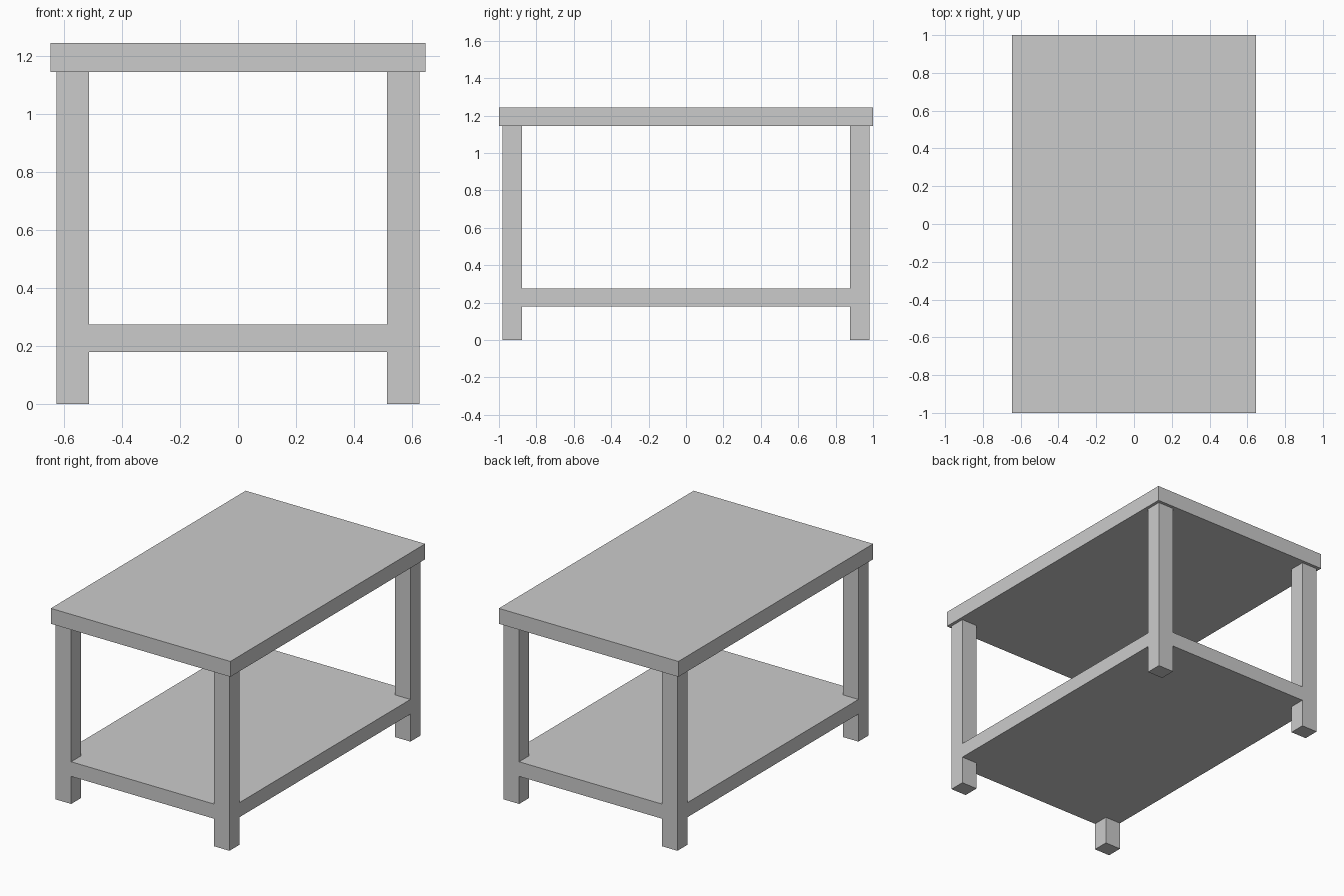
import bpy
import bmesh
import math

if "Cube" in bpy.data.objects:
    bpy.data.objects.remove(bpy.data.objects["Cube"])

TOP_X, TOP_Y, TOP_Z0, TOP_Z1 = 0.645, 1.0, 1.143, 1.243
LEG_X, LEG_IN_X = 0.625, 0.513
LEG_Y, LEG_IN_Y = 0.98, 0.877
SHELF_Z0, SHELF_Z1 = 0.179, 0.274


def finish(bm, name):
    bmesh.ops.recalc_face_normals(bm, faces=bm.faces)
    mesh = bpy.data.meshes.new(name)
    bm.to_mesh(mesh)
    bm.free()
    obj = bpy.data.objects.new(name, mesh)
    bpy.context.collection.objects.link(obj)
    return obj


def corner_faces(bm, z):
    """Horizontal faces at height z lying in the four leg corners."""
    found = []
    for f in bm.faces:
        c = f.calc_center_median()
        if (abs(c.x) > LEG_IN_X and abs(c.y) > LEG_IN_Y
                and all(abs(v.co.z - z) < 1e-4 for v in f.verts)):
            found.append(f)
    return found


def extrude_to(bm, faces, z):
    """Pull each face out to height z."""
    for f in faces:
        new = bmesh.ops.extrude_discrete_faces(bm, faces=[f])["faces"]
        for face in new:
            for v in face.verts:
                v.co.z = z


# Tabletop slab
bm = bmesh.new()
bmesh.ops.create_cube(bm, size=2)
for v in bm.verts:
    v.co.x *= TOP_X
    v.co.y *= TOP_Y
    v.co.z = TOP_Z1 if v.co.z > 0 else TOP_Z0
finish(bm, "tabletop")

# Shelf slab divided 3 x 3, with the legs pulled out of its corners
bm = bmesh.new()
xs = (-LEG_X, -LEG_IN_X, LEG_IN_X, LEG_X)
ys = (-LEG_Y, -LEG_IN_Y, LEG_IN_Y, LEG_Y)
grid = [[bm.verts.new((x, y, SHELF_Z0)) for y in ys] for x in xs]
for i in range(3):
    for j in range(3):
        bm.faces.new((grid[i][j], grid[i][j + 1], grid[i + 1][j + 1], grid[i + 1][j]))
solid = bmesh.ops.extrude_face_region(bm, geom=bm.faces[:], use_keep_orig=True)
for item in solid["geom"]:
    if isinstance(item, bmesh.types.BMVert):
        item.co.z = SHELF_Z1
bmesh.ops.recalc_face_normals(bm, faces=bm.faces)

extrude_to(bm, corner_faces(bm, SHELF_Z1), TOP_Z0)
extrude_to(bm, corner_faces(bm, SHELF_Z0), 0.0)

# Merge flush faces so legs and shelf read as one clean frame
bmesh.ops.dissolve_limit(bm, angle_limit=math.radians(1), verts=bm.verts, edges=bm.edges)
finish(bm, "legs_and_shelf")
